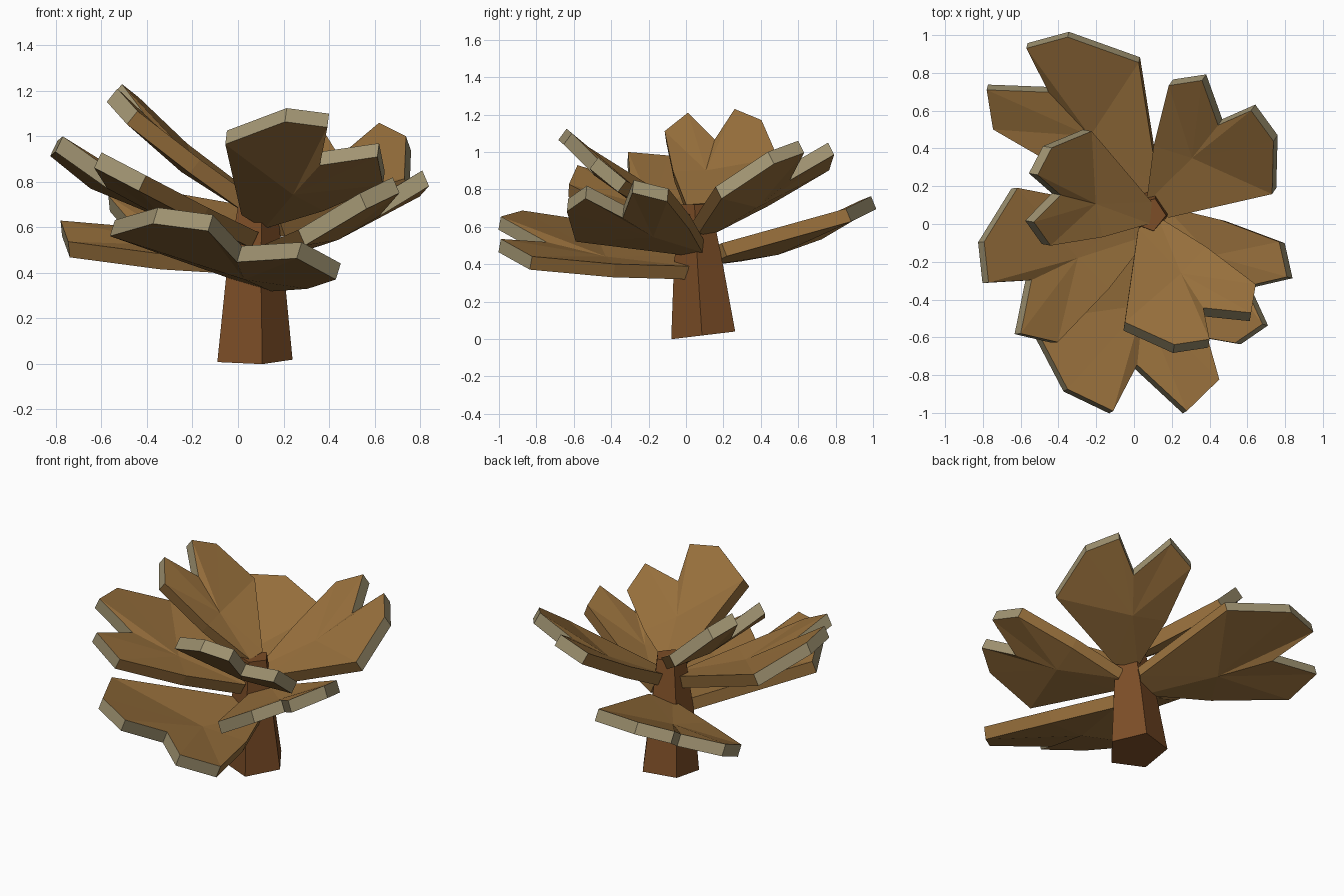
import bpy, bmesh
from math import sin, cos, radians
from mathutils import Vector

if "Cube" in bpy.data.objects:
    bpy.data.objects.remove(bpy.data.objects["Cube"])


def material(name, rgb):
    m = bpy.data.materials.new(name)
    m.diffuse_color = (*rgb, 1)
    m.use_nodes = True
    m.node_tree.nodes["Principled BSDF"].inputs["Base Color"].default_value = m.diffuse_color
    return m


BARK = material("bark", (0.20, 0.075, 0.02))
LEAF = material("leaf_brown", (0.31, 0.16, 0.045))
TIP = material("leaf_rim", (0.36, 0.30, 0.17))


def finish(bm, name, mats):
    bmesh.ops.recalc_face_normals(bm, faces=bm.faces)
    me = bpy.data.meshes.new(name)
    bm.to_mesh(me)
    bm.free()
    for m in mats:
        me.materials.append(m)
    bpy.context.collection.objects.link(bpy.data.objects.new(name, me))


# Trunk: leaning, tapered five-sided post with a slightly slanted foot
bm = bmesh.new()
rings = []
for cx, cy, z, r, slant in [(.06, .095, .02, .18, .12), (.065, .07, .38, .14, 0),
                            (.08, .05, .72, .09, 0)]:
    ring = []
    for k in range(5):
        a = radians(-75 + 72 * k)
        ring.append(bm.verts.new((cx + r * cos(a), cy + r * sin(a),
                                  z + slant * r * sin(a))))
    rings.append(ring)
for lo, hi in zip(rings, rings[1:]):
    for k in range(5):
        j = (k + 1) % 5
        bm.faces.new((lo[k], lo[j], hi[j], hi[k]))
bm.faces.new(rings[0])
bm.faces.new(rings[-1])
finish(bm, "trunk", [BARK])

# Two-lobed leaf outline: radius, angle from the midrib, height off the plane
OUTLINE = [(.09, 100, 0), (.78, 50, -.065), (.97, 26, -.02), (1.01, 11, 0),
           (.74, 4, -.05), (1.01, -11, 0), (.90, -24, -.01), (.45, -33, -.01),
           (.09, -100, 0)]
MIDRIB = (.42, 2, -.06)
THICK = .075


def leaf(name, base, big_tip, small_tip):
    o, b, s = Vector(base), Vector(big_tip), Vector(small_tip)
    u = ((b + s) / 2 - o) / (1.01 * cos(radians(11)))
    v = (b - s) / 2 / (1.01 * sin(radians(11)))
    n = u.cross(v).normalized()
    if n.z < 0:
        n = -n

    def place(p, drop):
        r, a, h = p
        a = radians(a)
        return o + u * r * cos(a) + v * r * sin(a) + n * (h * u.length - drop)

    bm = bmesh.new()
    layers = []
    # upper and lower skins fan out from the sunken midrib
    for drop in (0, THICK):
        ring = [bm.verts.new(place(p, drop)) for p in OUTLINE]
        mid = bm.verts.new(place(MIDRIB, drop))
        for k in range(len(ring)):
            bm.faces.new((mid, ring[k], ring[(k + 1) % len(ring)]))
        layers.append(ring)
    # rim
    top, low = layers
    for k in range(len(top)):
        j = (k + 1) % len(top)
        f = bm.faces.new((top[k], top[j], low[j], low[k]))
        f.material_index = 1 if 1 <= k <= 5 else 0
    finish(bm, name, [LEAF, TIP])


# Leaves: base point, big lobe tip, small lobe tip
leaf("leaf_front_low", (.08, 0, .42), (-.11, -.99, .655), (.28, -.99, .535))
leaf("leaf_back_left", (.07, .15, .49), (-.57, .93, .74), (-.78, .71, .63))
leaf("leaf_right", (.14, .03, .53), (.68, -.53, .82), (.81, -.28, .85))
leaf("leaf_left", (.04, 0, .60), (-.77, -.31, 1.0), (-.60, -.58, .93))
leaf("leaf_back_right", (.13, .08, .63), (.62, .60, 1.06), (.36, .76, 1.05))
leaf("leaf_front_high", (.08, 0, .69), (.40, -.61, 1.10), (.62, -.47, .97))
leaf("leaf_top_left", (.08, .06, .73), (-.51, .26, 1.23), (-.53, .01, 1.21))
